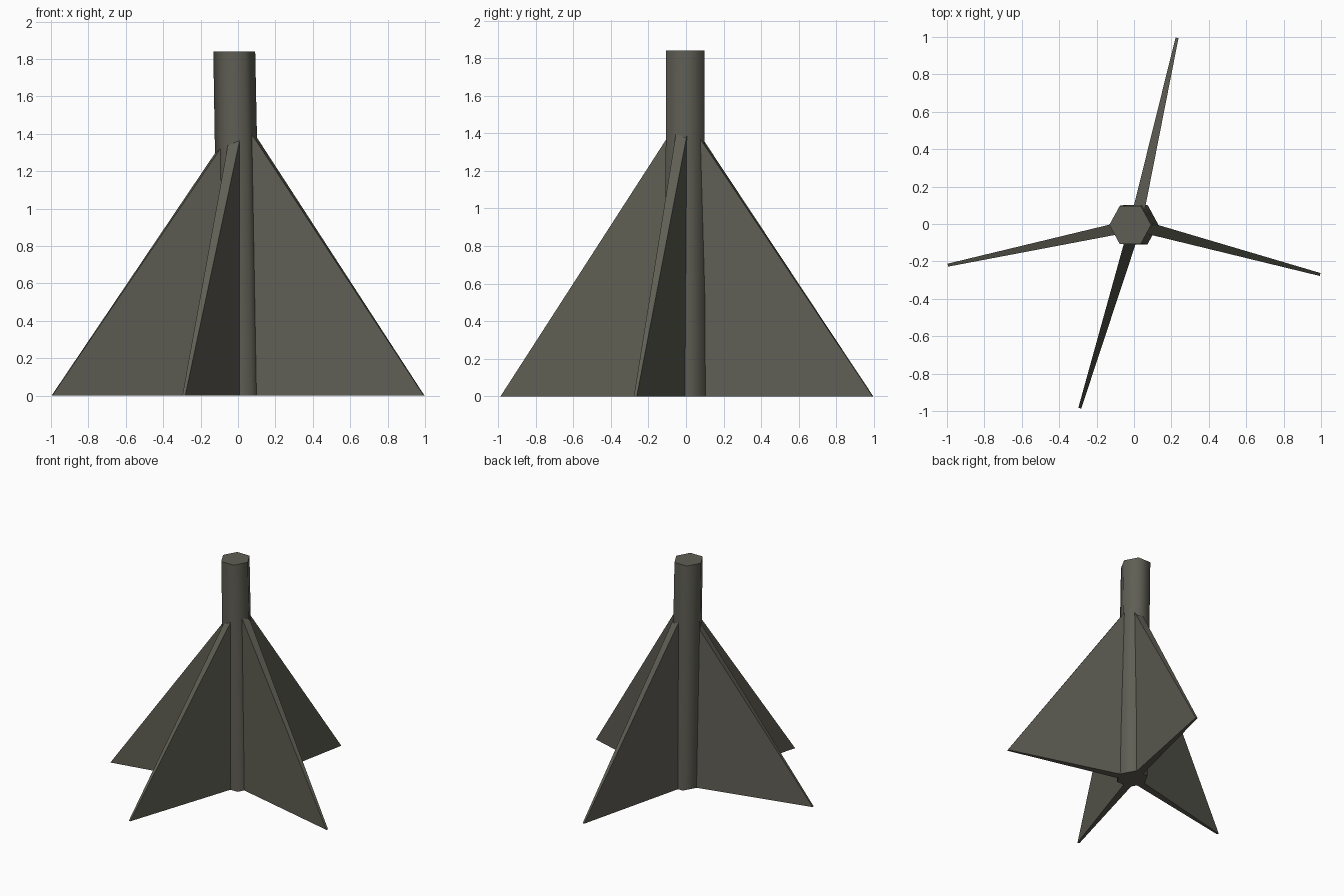
import bpy, bmesh, math
from mathutils import Vector

if "Cube" in bpy.data.objects:
    bpy.data.objects.remove(bpy.data.objects["Cube"])

grey = bpy.data.materials.new("dark_olive_grey")
grey.diffuse_color = (0.115, 0.113, 0.09, 1)
grey.use_nodes = True
grey.node_tree.nodes["Principled BSDF"].inputs["Base Color"].default_value = grey.diffuse_color


def finish(name, bm, angle):
    bmesh.ops.recalc_face_normals(bm, faces=bm.faces)
    mesh = bpy.data.meshes.new(name)
    bm.to_mesh(mesh)
    bm.free()
    mesh.materials.append(grey)
    obj = bpy.data.objects.new(name, mesh)
    bpy.context.collection.objects.link(obj)
    bpy.ops.object.select_all(action='DESELECT')
    obj.select_set(True)
    bpy.context.view_layer.objects.active = obj
    bpy.ops.object.shade_smooth_by_angle(angle=math.radians(angle))
    return obj


def prism(name, rings, angle):
    # loft between two rings of equal length, capped at both ends
    bm = bmesh.new()
    a, b = [[bm.verts.new(p) for p in ring] for ring in rings]
    n = len(a)
    for i in range(n):
        j = (i + 1) % n
        bm.faces.new((a[i], a[j], b[j], b[i]))
    bm.faces.new(a[::-1])
    bm.faces.new(b)
    return finish(name, bm, angle)


# Shaft: six-sided rod leaning slightly towards -x at the top
def hexagon(cx, cy, r, z):
    return [(cx + r * math.cos(k * math.pi / 3),
             cy + 0.105 / 0.0953 / 1.045 * r * math.sin(k * math.pi / 3), z)
            for k in range(6)]


prism("shaft", (hexagon(0.014, -0.003, 0.116, 0),
                hexagon(-0.02, -0.005, 0.112, 1.84)), 65)


# Fins: triangular blades, thick at the shaft and thin at the tip
def fin(name, tip, apex):
    root = Vector((0.008, -0.004, 0))
    end = Vector((tip[0], tip[1], 0))
    d = (end - root).normalized()
    side = Vector((-d.y, d.x, 0))
    up = Vector((0, 0, apex))
    rings = [[root + side * s * 0.033, end + side * s * 0.008,
              root + side * s * 0.033 + up] for s in (1, -1)]
    prism(name, rings, 30)


fin("right_fin", (0.995, -0.27), 1.51)
fin("back_fin", (0.23, 0.995), 1.50)
fin("left_fin", (-0.995, -0.22), 1.48)
fin("front_fin", (-0.29, -0.985), 1.51)
